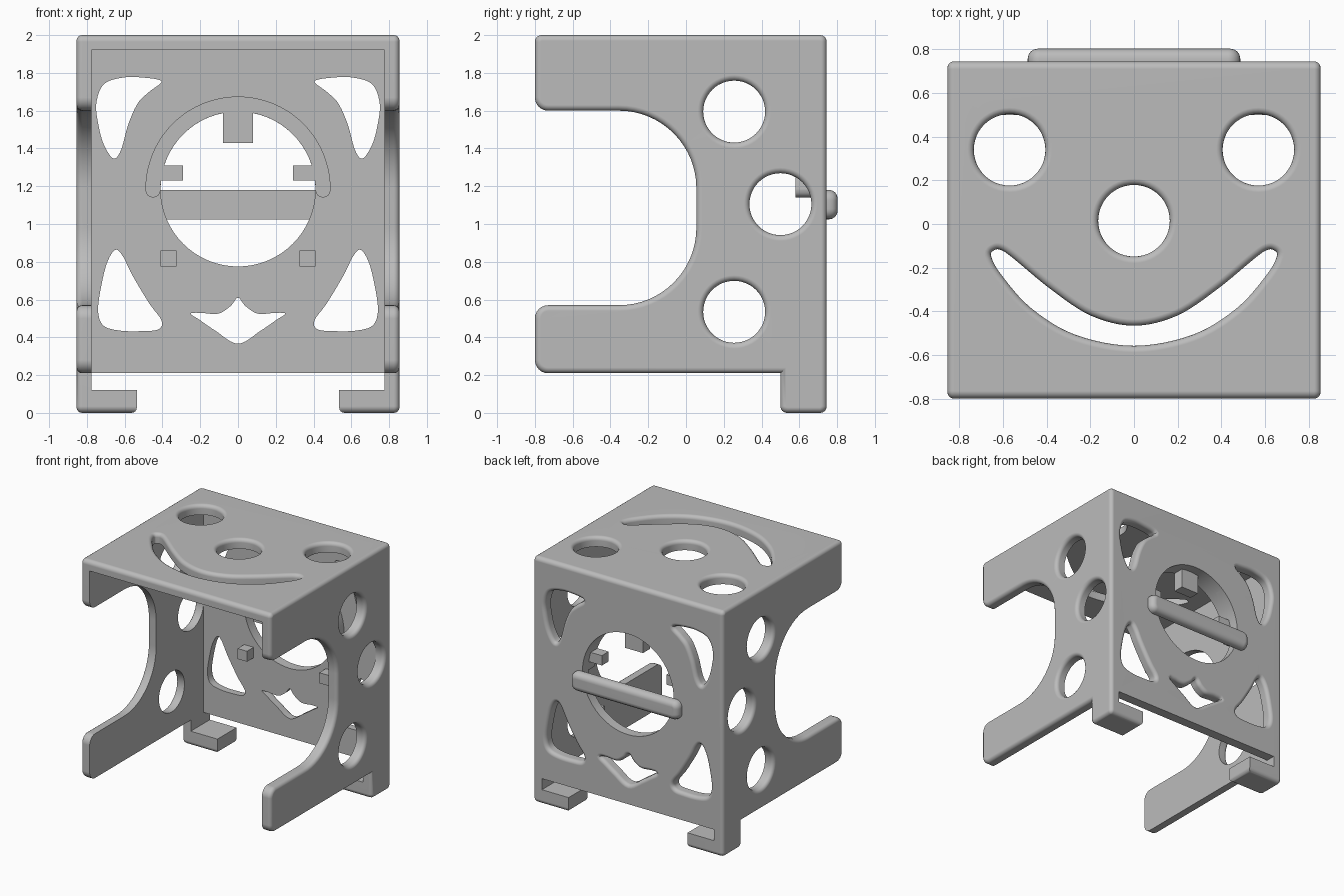
import bpy, bmesh, math
from mathutils import Vector

if "Cube" in bpy.data.objects:
    bpy.data.objects.remove(bpy.data.objects["Cube"], do_unlink=True)

grey = bpy.data.materials.new("plain grey")
grey.use_nodes = True
grey.diffuse_color = (0.5, 0.5, 0.5, 1)
grey.node_tree.nodes["Principled BSDF"].inputs["Base Color"].default_value = grey.diffuse_color

W, BACK, TOP, FRONT = 0.855, 0.745, 2.0, -0.8   # outer sizes
WALL, FILLET = 0.08, 0.03
HOLE = 0.164
AXES = {"X": lambda a, b, d: (d, a, b),
        "Y": lambda a, b, d: (a, d, b),
        "Z": lambda a, b, d: (a, b, d)}


# ---- outlines ----
def arc(cx, cy, r, start, end, n):
    angles = [math.radians(start + (end - start) * i / n) for i in range(n + 1)]
    return [(cx + r * math.cos(t), cy + r * math.sin(t)) for t in angles]


def circle(cx, cy, r, n=48):
    return arc(cx, cy, r, 0, 360, n)[:-1]


def rect(x0, x1, y0, y1):
    return [(x0, y0), (x1, y0), (x1, y1), (x0, y1)]


def rounded(corners):
    """Polygon whose corners (a, b, radius) are replaced by arcs."""
    out, n = [], len(corners)
    for i, (a, b, r) in enumerate(corners):
        p = Vector((a, b))
        if not r:
            out.append((a, b))
            continue
        u = (Vector(corners[i - 1][:2]) - p).normalized()
        v = (Vector(corners[(i + 1) % n][:2]) - p).normalized()
        centre = p + (u + v) * r          # right-angle corners
        steps = 16 if r > 0.2 else 6
        for k in range(steps + 1):
            t = math.pi / 2 * k / steps
            out.append(tuple(centre - v * r * math.cos(t) - u * r * math.sin(t)))
    return out


def spline(points, n=6):
    """Closed smooth curve through the points."""
    out, m = [], len(points)
    for i in range(m):
        a, b, c, d = (Vector(points[(i + k) % m]) for k in (-1, 0, 1, 2))
        for k in range(n):
            t = k / n
            out.append(tuple((b * 2 + (c - a) * t + (a * 2 - b * 5 + c * 4 - d) * t * t
                              + (b * 3 - a - c * 3 + d) * t ** 3) / 2))
    return out


def mirrored(half):
    """Close a half outline that starts and ends on the centre line."""
    return half + [(-a, b) for a, b in half[-2:0:-1]]


def offset(pts, dist):
    n = len(pts)
    area = sum(pts[i - 1][0] * pts[i][1] - pts[i][0] * pts[i - 1][1] for i in range(n))
    sign = 1 if area > 0 else -1
    out = []
    for i in range(n):
        p = Vector(pts[i])
        e, f = (p - Vector(pts[i - 1])).normalized(), (Vector(pts[(i + 1) % n]) - p).normalized()
        na, nb = Vector((e.y, -e.x)), Vector((f.y, -f.x))
        out.append(p + (na + nb) * sign * dist / max(1 + na.dot(nb), 0.5))
    return out


# ---- solids ----
def quarter(face, way, size, f=FILLET):
    """Levels of a rounded rim reaching the plane 'face'; size -1 insets, +1 flares."""
    turns = [math.pi / 2 * k / 4 for k in range(5)]
    return [(face + way * f * (math.sin(t) - 1), size * f * (1 - math.cos(t))) for t in turns]


def prism(name, axis, pts, levels):
    bm = bmesh.new()
    rings = [[bm.verts.new(AXES[axis](a, b, d)) for a, b in offset(pts, o)] for d, o in levels]
    n = len(pts)
    for lo, hi in zip(rings, rings[1:]):
        for i in range(n):
            bm.faces.new((lo[i - 1], lo[i], hi[i], hi[i - 1]))
    bm.faces.new(rings[0])
    bm.faces.new(rings[-1])
    bmesh.ops.recalc_face_normals(bm, faces=bm.faces)
    mesh = bpy.data.meshes.new(name)
    bm.to_mesh(mesh)
    bm.free()
    mesh.materials.append(grey)
    obj = bpy.data.objects.new(name, mesh)
    bpy.context.collection.objects.link(obj)
    return obj


def select(obj):
    bpy.ops.object.select_all(action="DESELECT")
    obj.select_set(True)
    bpy.context.view_layer.objects.active = obj


def cut(axis, pts, levels):
    cutter = prism("cutter", axis, pts, levels)
    cutter.hide_render = True
    mod = shell.modifiers.new("cut", "BOOLEAN")
    mod.operation, mod.solver, mod.object = "DIFFERENCE", "EXACT", cutter
    select(shell)
    bpy.ops.object.modifier_apply(modifier=mod.name)
    bpy.data.objects.remove(cutter, do_unlink=True)


def window(axis, pts, face, way):
    """Hole through one wall, rounded at the outer face."""
    cut(axis, pts, [(face - way * 0.12, 0)] + quarter(face, way, 1)
        + [(face + way * 0.05, FILLET)])


# ---- shell: side profile with arch and feet, hollowed out ----
R = 0.035
profile = rounded([(0.5, 0, R), (BACK, 0, R), (BACK, TOP, R), (FRONT, TOP, R),
                   (FRONT, 1.6, 0.07), (0.055, 1.6, 0.41), (0.055, 0.57, 0.41),
                   (FRONT, 0.57, 0.07), (FRONT, 0.21, 0.07), (0.5, 0.21, 0)])
shell = prism("shell", "X", profile, quarter(-W, -1, -1)[::-1] + quarter(W, 1, -1))
inner = W - WALL
cut("Y", rect(-inner, inner, 0.12, TOP - WALL), [(-1, 0), (BACK - WALL, 0)])
cut("Y", rect(-inner, inner, 0.12, 0.21), [(0.3, 0), (1, 0)])
cut("Z", rect(-0.535, 0.535, 0.3, 1), [(0.21, 0)] + quarter(0, -1, 1) + [(-0.1, FILLET)])

# Side holes
for s in (-1, 1):
    for y, z in ((0.255, 1.595), (0.5, 1.105), (0.255, 0.535)):
        window("X", circle(y, z, HOLE), s * W, s)

# Smiling face in the top
for x, y in ((-0.57, 0.34), (0.57, 0.34), (0, 0.015)):
    window("Z", circle(x, y, HOLE), TOP, 1)
smile = mirrored([(0, -0.558), (0.27, -0.507), (0.473, -0.384), (0.61, -0.23), (0.655, -0.146),
                  (0.64, -0.12), (0.61, -0.119), (0.556, -0.155), (0.38, -0.3),
                  (0.197, -0.42), (0, -0.466)])
window("Z", spline(smile), TOP, 1)

# Back windows: four corners, a lip shape and the round opening
upper = [(0.405, 1.755), (0.5, 1.775), (0.61, 1.775), (0.71, 1.74), (0.75, 1.64), (0.74, 1.53),
         (0.71, 1.42), (0.66, 1.347), (0.62, 1.39), (0.58, 1.53), (0.53, 1.64), (0.47, 1.7)]
lower = [(0.65, 0.863), (0.695, 0.79), (0.73, 0.64), (0.74, 0.53), (0.71, 0.46), (0.62, 0.435),
         (0.5, 0.433), (0.42, 0.443), (0.405, 0.49), (0.47, 0.58), (0.56, 0.73), (0.61, 0.83)]
for shape in (upper, lower):
    for s in (-1, 1):
        window("Y", spline([(s * x, z) for x, z in shape]), BACK, 1)
lips = mirrored([(0, 0.366), (0.12, 0.435), (0.2, 0.49), (0.25, 0.525), (0.2, 0.53),
                 (0.106, 0.525), (0.04, 0.565), (0, 0.61)])
window("Y", spline(lips), BACK, 1)
MID, BORE = 1.185, 0.41
cut("Y", circle(0, MID, BORE, 64), [(0.6, 0), (0.9, 0)])

# ---- inner fittings on the back wall ----
depth = [(0.58, 0), (BACK - WALL + 0.002, 0)]
rim = BORE + 0.04
ring = (arc(0, MID, BORE + 0.08, 0, 180, 40) + arc(-rim, MID - 0.005, 0.04, 180, 360, 8)
        + arc(0, MID, BORE, 180, 0, 40) + arc(rim, MID - 0.005, 0.04, 180, 360, 8))
parts = [shell, prism("half_ring", "Y", ring, depth),
         prism("top_tab", "Y", rect(-0.08, 0.08, 1.43, 1.61), depth)]
for side, s in (("left", 1), ("right", -1)):
    for kind, x0, x1, z0, z1 in (("tab", 0.29, 0.42, 1.23, 1.31), ("peg", 0.325, 0.41, 0.775, 0.86)):
        parts.append(prism(f"{side}_{kind}", "Y", rect(s * x0, s * x1, z0, z1), depth))

# ---- handle bar across the opening ----
bar = rounded([(a, b, 0.055) for a, b in rect(-0.487, 0.487, 1.025, 1.18)])
parts.append(prism("handle_bar", "Y", bar, [(BACK - 0.002, 0)] + quarter(0.803, 1, -1, 0.045)))

for obj in parts:
    select(obj)
    bpy.ops.object.shade_smooth_by_angle(angle=math.radians(30))
    weighted = obj.modifiers.new("even shading", "WEIGHTED_NORMAL")
    weighted.keep_sharp = True
